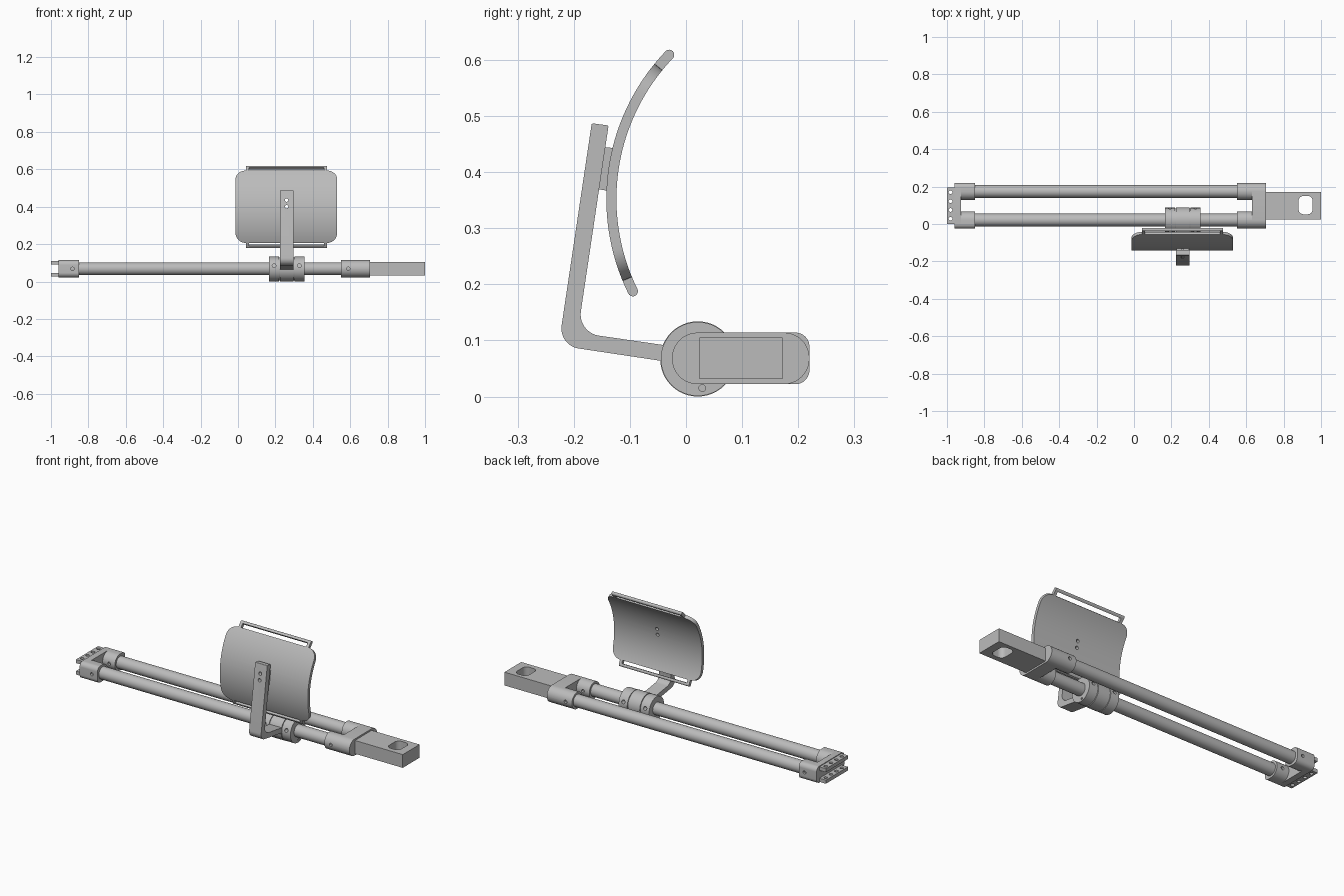
import bpy, bmesh, math
from mathutils import Vector

if "Cube" in bpy.data.objects:
    bpy.data.objects.remove(bpy.data.objects["Cube"], do_unlink=True)

grey = bpy.data.materials.new("machined_grey")
grey.use_nodes = True
COLOR = (0.5, 0.5, 0.5, 1)
grey.diffuse_color = COLOR
grey.node_tree.nodes["Principled BSDF"].inputs["Base Color"].default_value = COLOR

parts = []
Z = 0.068                # height of the tube axes
TUBE_Y = (0.021, 0.174)  # depth of the front and back tubes
R = 0.046                # collar radius
ARM_X = 0.26             # centre of the clamp, arm and pad


def finish(name, bm):
    bmesh.ops.recalc_face_normals(bm, faces=bm.faces)
    mesh = bpy.data.meshes.new(name)
    bm.to_mesh(mesh)
    bm.free()
    mesh.materials.append(grey)
    obj = bpy.data.objects.new(name, mesh)
    bpy.context.collection.objects.link(obj)
    parts.append(obj)
    return obj


def loft(name, rings):
    bm = bmesh.new()
    loops = [[bm.verts.new(p) for p in ring] for ring in rings]
    n = len(loops[0])
    for a, b in zip(loops, loops[1:]):
        for i in range(n):
            j = (i + 1) % n
            bm.faces.new((a[i], a[j], b[j], b[i]))
    bm.faces.new(loops[0])
    bm.faces.new(loops[-1])
    return finish(name, bm)


def rounded(corners, steps=10):
    """Polygon from (u, v, radius) corners, each rounded with a true arc."""
    out = []
    for i, (u, v, r) in enumerate(corners):
        p = Vector((u, v))
        if r == 0:
            out.append(p)
            continue
        a = (Vector(corners[i - 1][:2]) - p).normalized()
        b = (Vector(corners[(i + 1) % len(corners)][:2]) - p).normalized()
        half = math.acos(max(-1, min(1, a.dot(b)))) / 2
        centre = p + (a + b).normalized() * r / math.sin(half)
        d1 = p + a * r / math.tan(half) - centre
        d2 = p + b * r / math.tan(half) - centre
        start = math.atan2(d1.y, d1.x)
        sweep = (math.atan2(d2.y, d2.x) - start + math.pi) % math.tau - math.pi
        for k in range(steps + 1):
            t = start + sweep * k / steps
            out.append(centre + Vector((math.cos(t), math.sin(t))) * r)
    return out


def rect(u0, u1, v0, v1, r0=0, r1=None):
    """Rectangle with radius r0 on the low-u side and r1 on the high-u side."""
    r1 = r0 if r1 is None else r1
    return rounded([(u0, v0, r0), (u1, v0, r1), (u1, v1, r1), (u0, v1, r0)])


def circle(u, v, r, n=48):
    return [Vector((u + r * math.cos(math.tau * i / n),
                    v + r * math.sin(math.tau * i / n))) for i in range(n)]


def prism(name, outline, axis, t0, t1):
    place = {"x": lambda p, t: (t, p.x, p.y),
             "y": lambda p, t: (p.x, t, p.y),
             "z": lambda p, t: (p.x, p.y, t)}[axis]
    return loft(name, [[place(p, t) for p in outline] for t in (t0, t1)])


def cut(target, outline, axis, t0, t1):
    cutter = prism("cutter", outline, axis, t0, t1)
    parts.remove(cutter)
    cutter.hide_render = True
    mod = target.modifiers.new("hole", "BOOLEAN")
    mod.operation = "DIFFERENCE"
    mod.solver = "EXACT"
    mod.object = cutter
    bpy.context.view_layer.objects.active = target
    bpy.ops.object.modifier_apply(modifier=mod.name)
    bpy.data.objects.remove(cutter, do_unlink=True)


# Two parallel tubes
for label, y in zip(("front", "back"), TUBE_Y):
    prism(label + "_tube", circle(y, Z, 0.034), "x", -0.945, 0.66)

# End brackets: a web across both tubes plus a collar around each
y0, y1 = TUBE_Y[0] - R, TUBE_Y[1] + R
LOW, HIGH = Z - R, Z + R
FULL = R - 0.0005
for side, web, end, inner, hole_x, outer_r in (
        ("right", -0.96, -0.925, -0.85, -0.885, 0.025),
        ("left", 0.705, 0.63, 0.55, 0.59, FULL)):
    prism(side + "_bracket_web", rect(y0, y1, LOW, HIGH, outer_r), "x", web, end)
    for label, y, ra, rb in (("front", TUBE_Y[0], outer_r, FULL),
                             ("back", TUBE_Y[1], FULL, outer_r)):
        collar = prism(f"{side}_{label}_collar",
                       rect(y - R, y + R, LOW, HIGH, ra, rb), "x", end, inner)
        cut(collar, circle(hole_x, Z, 0.009, 20), "y", -0.1, 0.3)

# Forked plates with four pin holes
for label, z in (("lower", 0.026), ("upper", 0.09)):
    plate = prism(label + "_fork_plate", rect(-1, -0.955, 0.0, 0.195), "z", z, z + 0.02)
    for y in (0.028, 0.075, 0.122, 0.17):
        cut(plate, circle(-0.981, y, 0.01, 20), "z", z - 0.02, z + 0.04)

# Mounting bar with a rounded slot
bar = prism("mounting_bar", rect(0.024, 0.172, 0.031, 0.105), "x", 0.70, 1.0)
cut(bar, rect(0.88, 0.955, 0.052, 0.15, 0.026), "z", 0, 0.2)

# Clamp: a centre ring between two screwed rings
CLAMP = (TUBE_Y[0], 0.067)
prism("clamp_core", circle(*CLAMP, 0.061), "x", 0.17, 0.35)
prism("clamp_centre_ring", circle(*CLAMP, 0.067), "x", 0.224, 0.298)
for label, a, b, hole_x in (("right", 0.167, 0.22, 0.193), ("left", 0.302, 0.355, 0.328)):
    ring = prism(f"clamp_{label}_ring", circle(*CLAMP, 0.066), "x", a, b)
    cut(ring, circle(hole_x, 0.085, 0.01, 20), "y", -0.1, 0.2)
    cut(ring, circle(0.029, 0.015, 0.006, 16), "x", 0.1, 0.4)
cut(bpy.data.objects["clamp_core"], circle(0.193, 0.085, 0.01, 20), "y", -0.1, 0.2)
cut(bpy.data.objects["clamp_core"], circle(0.328, 0.085, 0.01, 20), "y", -0.1, 0.2)

# Bent arm and the pad behind its upper end
arm = prism("bent_arm", rounded([
    (-0.168, 0.487, 0.003), (-0.138, 0.483, 0.003), (-0.193, 0.114, 0.038),
    (0.0, 0.086, 0), (0.0, 0.057, 0), (-0.227, 0.091, 0.036)]), "x", 0.224, 0.298)
pad = prism("arm_pad", rounded([
    (-0.15, 0.444, 0), (-0.125, 0.443, 0), (-0.135, 0.366, 0), (-0.16, 0.37, 0)]),
    "x", 0.228, 0.294)

# Curved support plate, lofted along an arc about the x axis
ARC_Y, ARC_Z, ARC_R, HALF = 0.239, 0.352, 0.372, 0.009


def arc_slab(name, rows):
    """rows: (angle, x0, x1, half thickness)."""
    rings = []
    for t, xa, xb, h in rows:
        rings.append([(x, ARC_Y - (ARC_R + d) * math.cos(t), ARC_Z + (ARC_R + d) * math.sin(t))
                      for x, d in ((xa, -h), (xb, -h), (xb, h), (xa, h))])
    return loft(name, rings)


BOTTOM, TOP = -0.393, 0.685
X0, X1, CORNER = -0.013, 0.53, 0.055
span = CORNER / ARC_R
rows = []
for i in range(11):
    a = math.pi / 2 * i / 10
    rows.append((BOTTOM + span * (1 - math.cos(a)), CORNER * (1 - math.sin(a))))
middle = [(BOTTOM + span + (TOP - BOTTOM - 2 * span) * i / 24, 0) for i in range(1, 24)]
rows = rows + middle + [(TOP + BOTTOM - t, inset) for t, inset in reversed(rows)]
shell = arc_slab("support_plate", [(t, X0 + s, X1 - s, HALF) for t, s in rows])

# Strap loops above and below the plate
LX0, LX1, SIDE = 0.042, 0.475, 0.016
for label, start, tip in (("upper", TOP, 0.787), ("lower", BOTTOM, -0.482)):
    sign = 1 if tip > 0 else -1
    bar_start = tip - sign * 0.043
    for side, xa in (("right", LX0), ("left", LX1 - SIDE)):
        arc_slab(f"{label}_loop_{side}_side",
                 [(start - sign * 0.02 + (bar_start + sign * 0.04 - start) * i / 4,
                   xa, xa + SIDE, HALF) for i in range(5)])
    cap = HALF / ARC_R
    nose = [(tip - sign * cap * (1 - math.sin(a)), LX0, LX1, HALF * math.cos(a))
            for a in (math.pi / 2 * i / 8 * 0.97 for i in range(9))]
    arc_slab(label + "_loop_bar", [(bar_start, LX0, LX1, HALF)] + nose)

# Two screw holes through arm, pad and plate
for obj in (arm, pad, shell):
    for z in (0.4, 0.435):
        cut(obj, circle(ARM_X, z, 0.009, 20), "y", -0.3, 0.0)

# Smooth the round surfaces, keep edges crisp
bpy.ops.object.select_all(action="DESELECT")
for obj in parts:
    obj.select_set(True)
bpy.context.view_layer.objects.active = parts[0]
bpy.ops.object.shade_smooth_by_angle(angle=math.radians(30))
